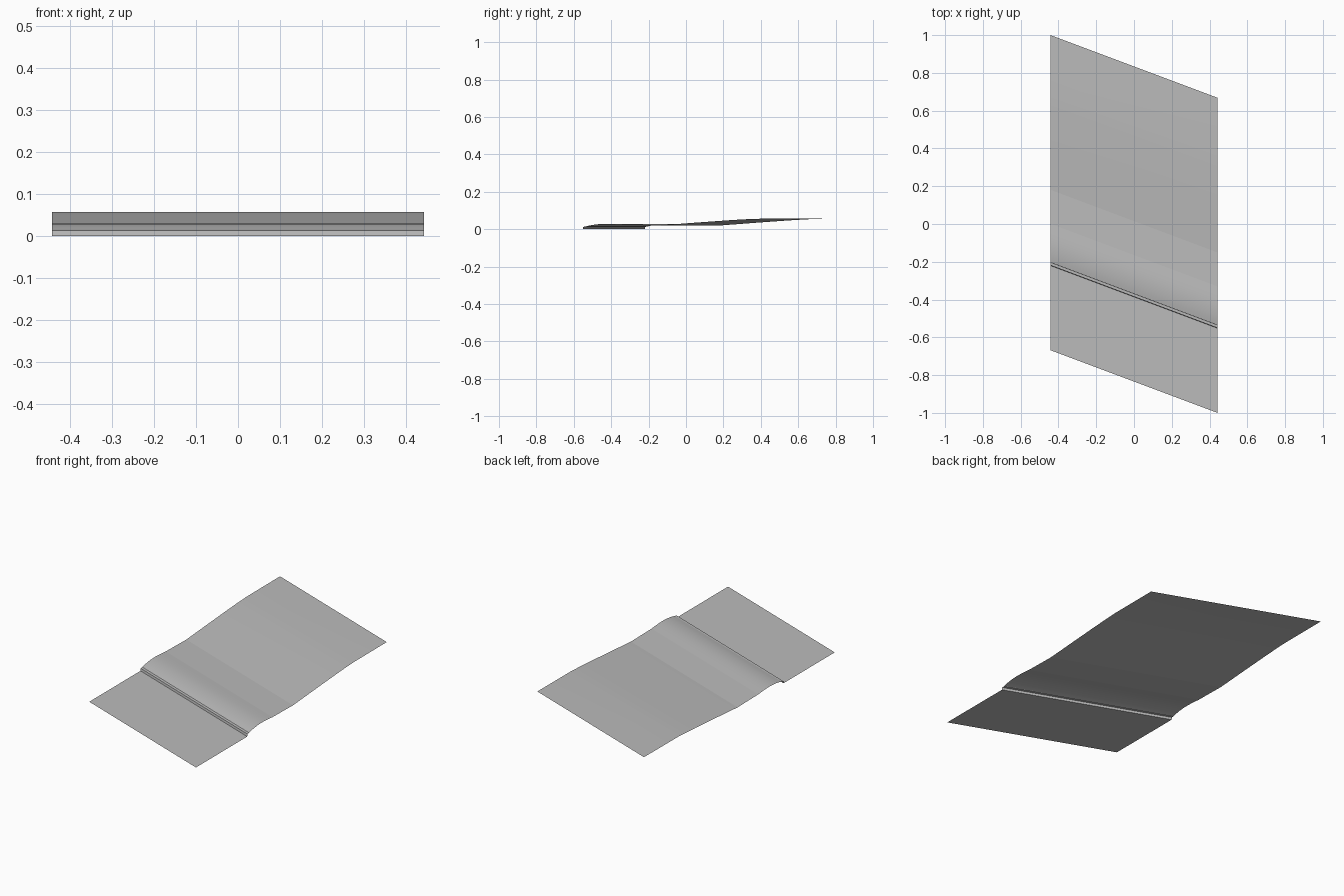
import bpy
import bmesh

cube = bpy.data.objects.get("Cube")
if cube:
    bpy.data.objects.remove(cube, do_unlink=True)

HALF_WIDTH = 0.443
SKEW = -0.375  # every cross-section line runs at this slope across the sheet

grey = bpy.data.materials.new("plain grey")
grey.use_nodes = True
colour = (0.5, 0.5, 0.5, 1)
grey.diffuse_color = colour
grey.node_tree.nodes["Principled BSDF"].inputs["Base Color"].default_value = colour


def strip(name, profile, smooth=False):
    """Sweep a (distance, height) profile across the skewed width."""
    bm = bmesh.new()
    rows = [[bm.verts.new((x, d + SKEW * x, z)) for x in (-HALF_WIDTH, HALF_WIDTH)]
            for d, z in profile]
    for (a, b), (c, d) in zip(rows, rows[1:]):
        bm.faces.new((a, b, d, c))
    mesh = bpy.data.meshes.new(name)
    bm.to_mesh(mesh)
    bm.free()
    mesh.materials.append(grey)
    obj = bpy.data.objects.new(name, mesh)
    bpy.context.collection.objects.link(obj)
    if smooth:
        mesh.shade_smooth()
    return obj


# Flat ground in front, then the low kerb with its narrow ledge
strip("lower_ground", [(-0.834, 0), (-0.386, 0)])
strip("kerb", [(-0.386, 0), (-0.384, 0.013), (-0.369, 0.014), (-0.367, 0.016)])

# Rounded hump behind the kerb
strip("hump", [(-0.367, 0.016), (-0.345, 0.021), (-0.32, 0.025), (-0.29, 0.028),
               (-0.26, 0.029), (-0.23, 0.028), (-0.2, 0.026), (-0.165, 0.023)], True)

# Shallow trough, long ramp and level upper ground
strip("trough", [(-0.165, 0.023), (0.015, 0.02)])
strip("upper_ground", [(0.015, 0.02), (0.2, 0.034), (0.38, 0.047),
                       (0.46, 0.052), (0.54, 0.056), (0.834, 0.057)], True)
